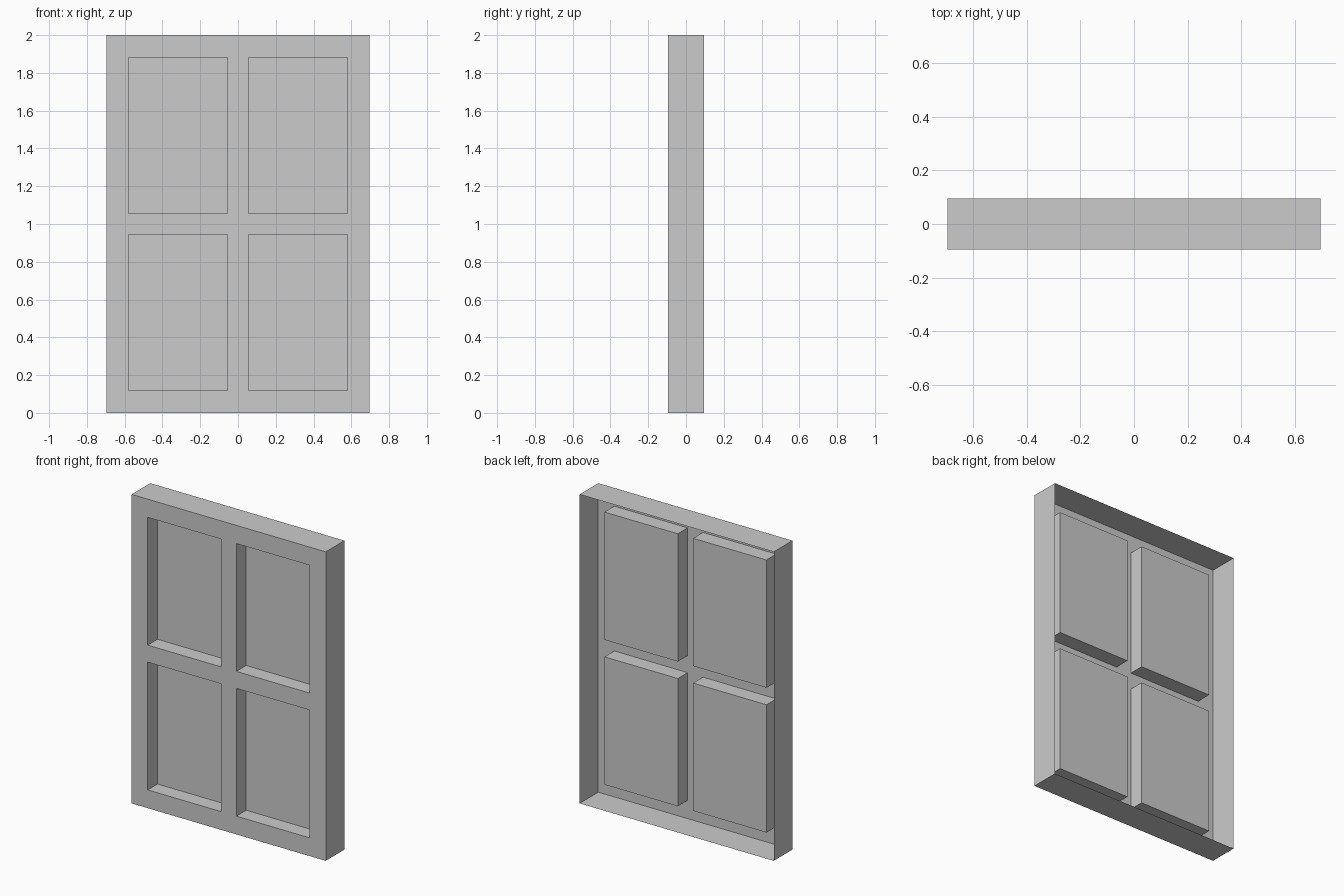
import bpy, bmesh

if "Cube" in bpy.data.objects:
    bpy.data.objects.remove(bpy.data.objects["Cube"])

W, H, D = 0.695, 1.0, 0.095      # half width, half height, half depth
X0, X1 = 0.055, 0.58             # pane edges from the centre line
Z0, Z1 = 0.055, 0.882            # pane edges from mid height
RECESS = 0.10
FRONT, BACK, PANE = -D, D, -D + RECESS


def corners(xa, xb, za, zb):
    return [(xa, za), (xb, za), (xb, zb), (xa, zb)]


def add_face(bm, pts):
    bm.faces.new([bm.verts.new(p) for p in pts])


def add_panel(bm, rect, y):
    add_face(bm, [(x, y, z) for x, z in rect])


def add_walls(bm, rect, ya, yb, inward=False):
    for (ax, az), (bx, bz) in zip(rect, rect[1:] + rect[:1]):
        pts = [(ax, ya, az), (ax, yb, az), (bx, yb, bz), (bx, ya, bz)]
        add_face(bm, pts[::-1] if inward else pts)


def finish(name, bm):
    bmesh.ops.remove_doubles(bm, verts=bm.verts, dist=1e-5)
    me = bpy.data.meshes.new(name)
    bm.to_mesh(me)
    bm.free()
    bpy.context.collection.objects.link(bpy.data.objects.new(name, me))


# Window frame: front sheet with four openings, side walls, open back
bm = bmesh.new()
xs = [-W, -X1, -X0, X0, X1, W]
zs = [H + k for k in (-H, -Z1, -Z0, Z0, Z1, H)]
for i in range(5):
    for j in range(5):
        if not (i in (1, 3) and j in (1, 3)):
            add_panel(bm, corners(xs[i], xs[i + 1], zs[j], zs[j + 1]), FRONT)
add_walls(bm, corners(-W, W, 0, 2 * H), FRONT, BACK)
bmesh.ops.remove_doubles(bm, verts=bm.verts, dist=1e-5)
bmesh.ops.dissolve_limit(bm, angle_limit=0.01, verts=[], edges=bm.edges)
finish("window_frame", bm)

# Recessed panes: reveal walls and a flat panel behind each opening
for i, side in ((1, "left"), (3, "right")):
    for j, level in ((1, "lower"), (3, "upper")):
        bm = bmesh.new()
        rect = corners(xs[i], xs[i + 1], zs[j], zs[j + 1])
        add_walls(bm, rect, FRONT, PANE, inward=True)
        add_panel(bm, rect, PANE)
        finish(f"{level}_{side}_pane", bm)
